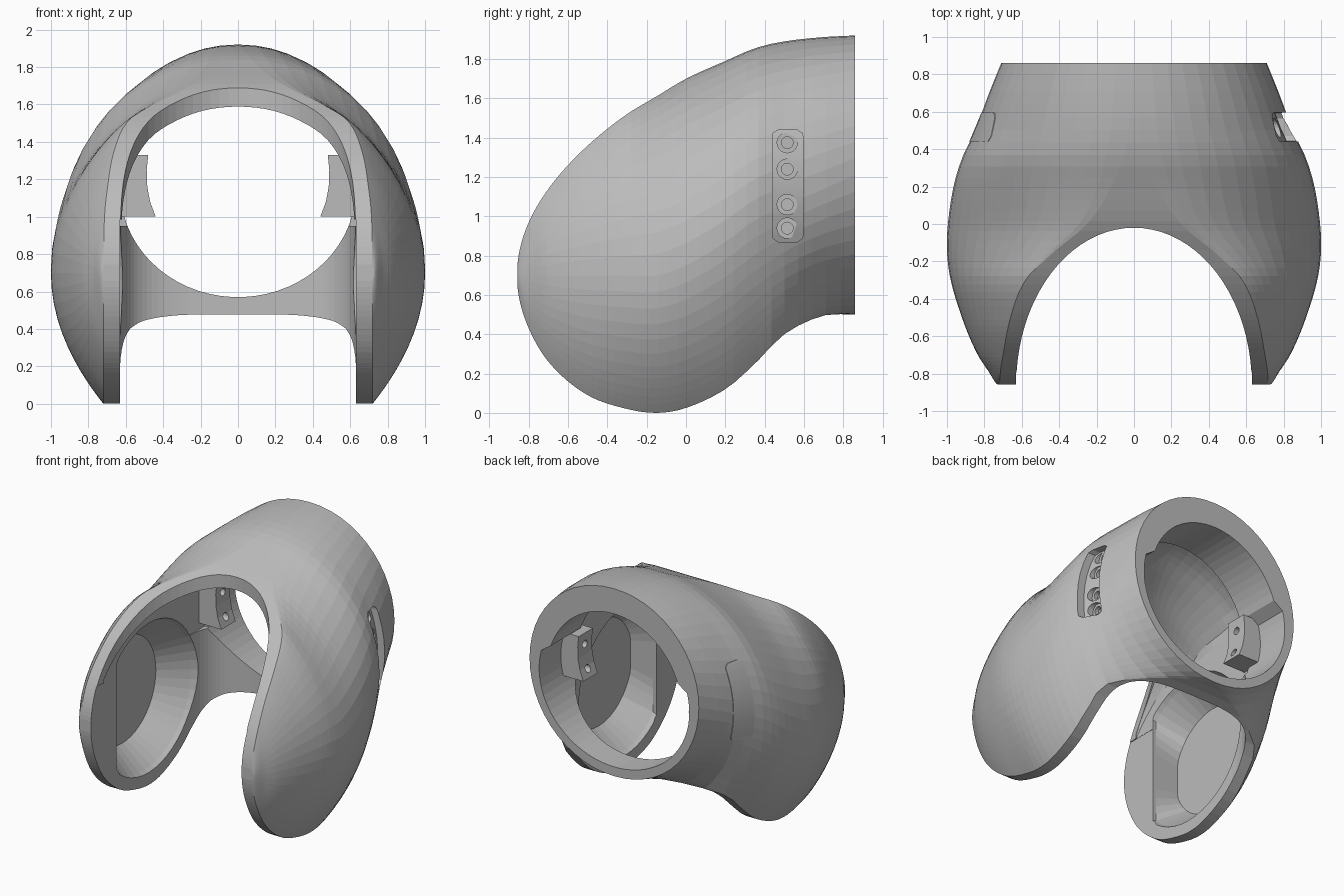
import bpy, bmesh, math
from math import sin, cos, asin, pi, sqrt

if "Cube" in bpy.data.objects:
    bpy.data.objects.remove(bpy.data.objects["Cube"])

grey = bpy.data.materials.new("plain grey")
grey.diffuse_color = (0.5, 0.5, 0.5, 1)
grey.use_nodes = True
grey.node_tree.nodes["Principled BSDF"].inputs["Base Color"].default_value = grey.diffuse_color

# Shell stations: y, bottom, top, half width, height of widest point,
# top flat half width, top roundness, bottom flat half width, bottom roundness
STATIONS = [
    (-.86, .70, .70, .72, .70, .715, 1, .715, 1),
    (-.80, .43, .97, .77, .70, .715, 1, .72, 1),
    (-.70, .26, 1.14, .835, .70, .70, 1, .72, 1),
    (-.50, .09, 1.36, .92, .70, .66, .96, .72, 1),
    (-.30, .02, 1.52, .98, .70, .58, .88, .72, 1),
    (-.15, .00, 1.61, 1.0, .70, .43, .78, .72, 1),
    (.00, .025, 1.70, .995, .75, .25, .68, .72, 1),
    (.20, .12, 1.79, .965, .87, .12, .58, .72, 1),
    (.35, .25, 1.855, .92, .98, .06, .53, .71, 1),
    (.50, .40, 1.89, .85, 1.05, .03, .51, .66, .95),
    (.70, .495, 1.912, .775, 1.14, .015, .5, .30, .68),
    (.86, .50, 1.92, .71, 1.21, .01, .5, .01, .5),
]


def to_s(y):
    return sqrt(max(0, (y + .86) / 1.72))


KEYS = [to_s(r[0]) for r in STATIONS]


def station(y):
    """Smoothly interpolated section parameters at y."""
    s = to_s(y)
    n = len(KEYS)
    i = max(j for j in range(n - 1) if KEYS[j] <= s + 1e-9)
    h = KEYS[i + 1] - KEYS[i]
    u = (s - KEYS[i]) / h

    def slope(j, c):
        a, b = max(j - 1, 0), min(j + 1, n - 1)
        return (STATIONS[b][c] - STATIONS[a][c]) / (KEYS[b] - KEYS[a])
    out = []
    for c in range(1, 9):
        p, q = STATIONS[i][c], STATIONS[i + 1][c]
        out.append((2*u**3 - 3*u*u + 1) * p + (u**3 - 2*u*u + u) * h * slope(i, c)
                   + (3*u*u - 2*u**3) * q + (u**3 - u*u) * h * slope(i + 1, c))
    return out


def half_width(y, z):
    b, t, w, zc, ct, pt, cb, pb = station(y)
    u, c, p = ((z - zc) / (t - zc), ct, pt) if z > zc else ((zc - z) / (zc - b), cb, pb)
    return c + (w - c) * max(0, 1 - u * u) ** p


def half_section(y, start=-pi / 2, n=26):
    """Points (x, z) on the right half, from the bottom up."""
    b, t, w, zc, ct, pt, cb, pb = station(y)
    pts = []
    for i in range(n + 1):
        a = start + (pi / 2 - start) * i / n
        r, c, p = (t - zc, ct, pt) if a > 0 else (zc - b, cb, pb)
        pts.append((max(.004, c + (w - c) * max(0, cos(a)) ** (2 * p)), zc + r * sin(a)))
    return pts


def loft(name, rings):
    bm = bmesh.new()
    rows = [[bm.verts.new(p) for p in ring] for ring in rings]
    for a, b in zip(rows, rows[1:]):
        for i in range(len(a)):
            j = (i + 1) % len(a)
            bm.faces.new((a[i], a[j], b[j], b[i]))
    bm.faces.new(rows[0][::-1])
    bm.faces.new(rows[-1])
    bmesh.ops.recalc_face_normals(bm, faces=bm.faces)
    me = bpy.data.meshes.new(name)
    bm.to_mesh(me)
    bm.free()
    ob = bpy.data.objects.new(name, me)
    bpy.context.collection.objects.link(ob)
    me.materials.append(grey)
    return ob


def mirrored(half, y):
    return [(x, y, z) for x, z in half] + [(-x, y, z) for x, z in half[::-1]]


def cut(target, cutter):
    cutter.hide_render = True
    m = target.modifiers.new("cut", 'BOOLEAN')
    m.operation, m.solver, m.object = 'DIFFERENCE', 'EXACT', cutter
    bpy.context.view_layer.objects.active = target
    bpy.ops.object.modifier_apply(modifier=m.name)
    bpy.data.objects.remove(cutter)


def plan_prism(name, plan, z0, z1):
    return loft(name, [[(x, y, z) for x, y in plan] for z in (z0, z1)])


def rod(name, x0, x1, y, z, r, n=20):
    return loft(name, [[(x, y + r * cos(2*pi*i/n), z + r * sin(2*pi*i/n)) for i in range(n)]
                       for x in (x0, x1)])


# Outer shell as one solid
ys = [-.86 + 1.72 * (.03 + .97 * i / 44) ** 2 for i in range(45)]
shell = loft("shell", [mirrored(half_section(y), y) for y in ys])

# Inner hollow following the shell, above the gap between the cheeks
rings = []
for i in range(25):
    y = -.72 + 1.22 * i / 24
    b, t, w, zc = station(y)[:4]
    k = (t - .1 - zc) / (t - zc)
    low = (.95 - zc) / k
    start = asin(low / (t - zc if low > 0 else zc - b))
    half = [(max(.008, min(.63, x - .08)), zc + (z - zc) * k)
            for x, z in half_section(y, start, 16)]
    rings.append(mirrored(half, y))
cut(shell, loft("hollow_cutter", rings))

# Neck bore, narrower above the mounts
bore = []
for i in range(64):
    a = 2 * pi * (i + .5) / 64
    z = 1.15 + .58 * sin(a)
    bore.append(((.565 if z > 1.33 else .63) * cos(a), z))
cut(shell, loft("bore_cutter", [[(x, y, z) for x, z in bore] for y in (.3, 1)]))

# Arched front opening and arched gap between the cheeks below;
# the gap wall slopes forward as it drops
arch = [(.63 * cos(pi*i/40), -.86 + .84 * sin(pi*i/40)) for i in range(41)]
cut(shell, plan_prism("front_cutter", arch + [(-.63, -1.2), (.63, -1.2)], .68, 2.3))
gap = []
for i in range(41):
    a = pi * i / 40
    gap.append((math.copysign(.632 * abs(cos(a)) ** .6, cos(a)), .2 + .45 * abs(sin(a)) ** .6))
cut(shell, plan_prism("gap_cutter", gap + [(-.632, -1.2), (.632, -1.2)], -.2, .985))

# Dished recess inside each cheek, flat towards the front
for s in (1, -1):
    dish = [[(s * x, max(-.55, -.17 + r * cos(2*pi*i/48)), .66 + r * sin(2*pi*i/48))
             for i in range(48)] for x, r in ((.6, .585), (.66, .55), (.85, .40))]
    cut(shell, loft("dish_cutter", dish))


# Side slot follows the shell: sunk on the right, covered on the left
def slot(name, side, deep, outer):
    rings = []
    for i in range(33):
        z = .87 + .57 * i / 32
        d = max(0, .03 - min(z - .87, 1.44 - z))
        e = .03 - sqrt(max(0, .03 ** 2 - d * d))
        y0, y1 = .44 + e, .595 - e
        f = half_width(y0, z), half_width(y1, z)
        o = [outer or v + .003 for v in f]
        rings.append([(side * (f[0] - deep), y0, z), (side * (f[1] - deep), y1, z),
                      (side * o[1], y1, z), (side * o[0], y0, z)])
    return loft(name, rings)


cut(shell, slot("slot_cutter", 1, .06, 1.2))
slot_cover = slot("slot_cover", -1, .05, None)

# Inner mounting blocks with a concave face
blocks = []
for s, name in ((1, "right_mount"), (-1, "left_mount")):
    rings = []
    for z, x in ((1.0, .44), (1.08, .47), (1.16, .485), (1.25, .488), (1.33, .48)):
        rings.append([(s * x, .43, z), (s * .68, .43, z), (s * .68, .60, z), (s * x, .60, z)])
    blocks.append(loft(name, rings))

# Screw holes through the mounts, counterbores in the slot floor
for z in (1.06, 1.24):
    for s, block in zip((1, -1), blocks):
        cut(block, rod("hole_cutter", s * .3, s * .9, .515, z, .028))
for z in (.94, 1.06, 1.24, 1.375):
    x = half_width(.515, z)
    cut(shell, rod("counterbore_cutter", x - .08, 1.1, .515, z, .052))
    cut(shell, rod("hole_cutter", x - .11, 1.1, .515, z, .03))
